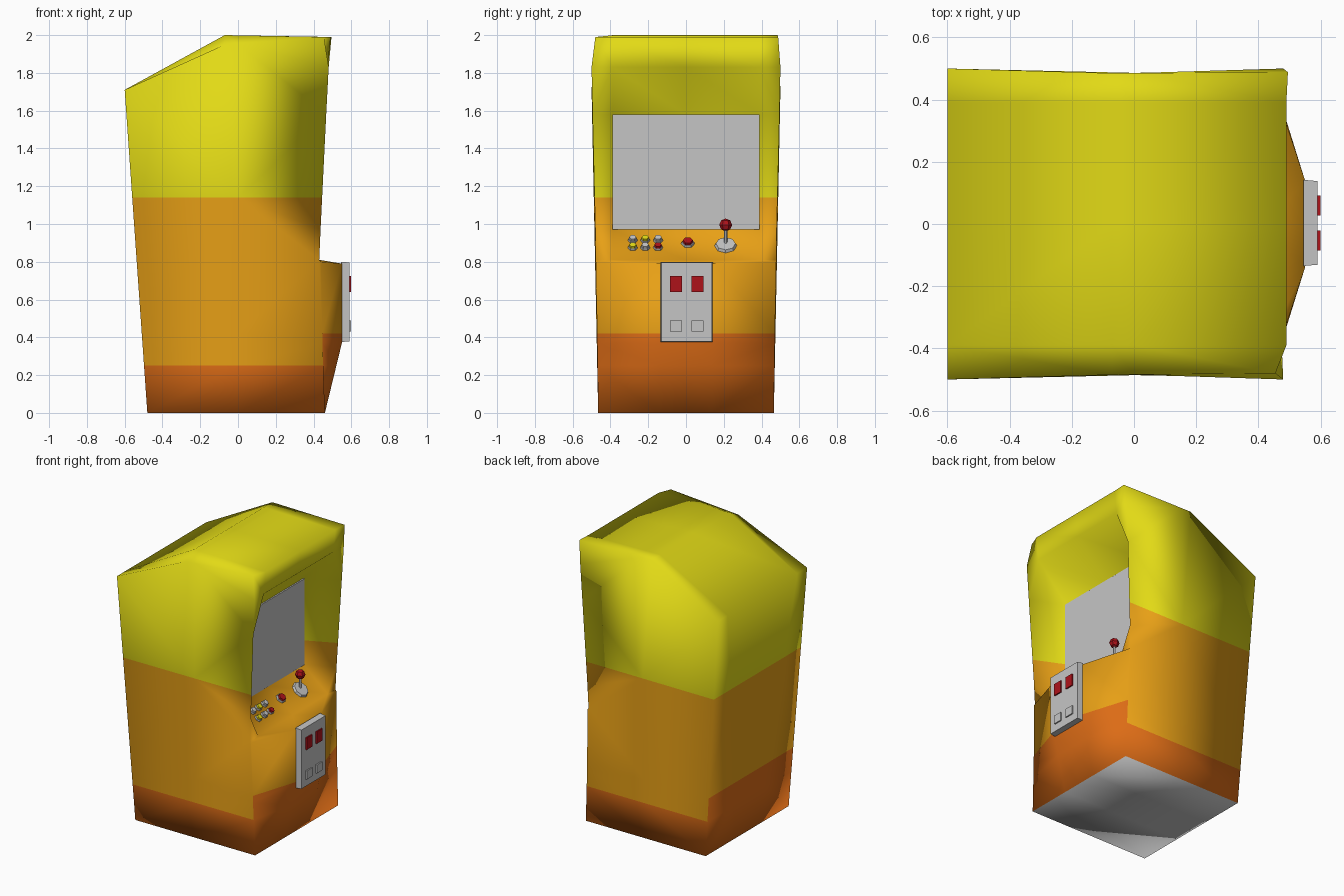
import bpy, bmesh, math
from mathutils import Vector, Matrix

if "Cube" in bpy.data.objects:
    bpy.data.objects.remove(bpy.data.objects["Cube"])


def material(name, rgb):
    m = bpy.data.materials.new(name)
    m.diffuse_color = (*rgb, 1)
    m.use_nodes = True
    m.node_tree.nodes["Principled BSDF"].inputs["Base Color"].default_value = m.diffuse_color
    return m


YELLOW = material("yellow", (0.76, 0.70, 0.008))
ORANGE = material("orange", (0.80, 0.35, 0.008))
RUST = material("dark_orange", (0.72, 0.15, 0.008))
GREY = material("grey", (0.56, 0.56, 0.56))
RED = material("red", (0.42, 0.006, 0.01))


def make_object(name, bm, mats):
    bmesh.ops.recalc_face_normals(bm, faces=bm.faces[:])
    me = bpy.data.meshes.new(name)
    bm.to_mesh(me)
    bm.free()
    for m in mats:
        me.materials.append(m)
    ob = bpy.data.objects.new(name, me)
    bpy.context.collection.objects.link(ob)
    return ob


# Cabinet: loop of rows (inner x, inner y, inner z, edge x, edge y, edge z)
rows = [
    (0.46, 0.14, 0.00, 0.46, 0.465, 0.00),    # bottom front
    (0.55, 0.14, 0.37, 0.447, 0.47, 0.37),    # belly
    (0.55, 0.14, 0.79, 0.44, 0.475, 0.80),
    (0.43, 0.39, 0.81, 0.43, 0.478, 0.81),    # control panel front
    (0.24, 0.39, 0.97, 0.437, 0.480, 0.97),   # screen bottom
    (0.24, 0.39, 1.58, 0.467, 0.495, 1.58),   # screen top
    (0.475, 0.39, 1.83, 0.48, 0.50, 1.83),    # hood
    (0.49, 0.39, 1.99, 0.495, 0.488, 1.99),
    (-0.07, 0.39, 2.00, -0.07, 0.485, 2.00),  # roof
    (-0.60, 0.39, 1.71, -0.60, 0.50, 1.71),
    (-0.48, 0.14, 0.00, -0.48, 0.465, 0.00),  # bottom back
]
bm = bmesh.new()
grid = []
for ix, iy, iz, ex, ey, ez in rows:
    grid.append([bm.verts.new(p) for p in
                 ((ex, -ey, ez), (ix, -iy, iz), (ix, iy, iz), (ex, ey, ez))])
# the near roof edge sags slightly
grid[7][0].co = (0.455, -0.48, 1.99)
grid[8][0].co = (-0.07, -0.485, 1.95)
n = len(grid)
for i in range(n):
    a, b = grid[i], grid[(i + 1) % n]
    for c in range(3):
        bm.faces.new((a[c], a[c + 1], b[c + 1], b[c]))
bm.faces.new([r[0] for r in grid])
bm.faces.new([r[3] for r in grid])
bmesh.ops.recalc_face_normals(bm, faces=bm.faces[:])


# cuts for the colour bands, and middle lines for soft shading
def cut(co, no):
    bmesh.ops.bisect_plane(bm, geom=bm.verts[:] + bm.edges[:] + bm.faces[:],
                           plane_co=co, plane_no=no, dist=1e-5)


for z in (0.25, 0.42, 1.14):
    cut((0, 0, z), (0, 0, 1))
cut((0, 0, 0), (1, 0, 0))
cut((0, 0, 0), (0, 1, 0))
bmesh.ops.triangulate(bm, faces=bm.faces[:])
for f in bm.faces:
    f.smooth = True
    f.normal_update()
    c, no = f.calc_center_median(), f.normal
    base_top = 0.25 if abs(no.y) > 0.7 else 0.42
    if no.z < -0.7 and c.z < 0.05:
        f.material_index = 3
    elif c.z < base_top:
        f.material_index = 2
    elif c.z < 1.14:
        f.material_index = 1
    else:
        f.material_index = 0
make_object("cabinet", bm, [YELLOW, ORANGE, RUST, GREY])


def box(name, lo, hi, mat, inset=0.0):
    """Box between two corners; inset tapers the +x face."""
    lo, hi = Vector(lo), Vector(hi)
    b = bmesh.new()
    bmesh.ops.create_cube(b, size=1)
    for v in b.verts:
        front = v.co.x > 0
        for k in range(3):
            v.co[k] = (lo[k] + hi[k]) / 2 + v.co[k] * (hi[k] - lo[k])
        if front:
            for k in (1, 2):
                mid = (lo[k] + hi[k]) / 2
                v.co[k] -= math.copysign(inset, v.co[k] - mid)
    return make_object(name, b, [mat])


def peg(name, pos, axis, r1, r2, depth, mat, sides=6):
    """Short cone or cylinder standing on pos along axis."""
    b = bmesh.new()
    rot = Vector((0, 0, 1)).rotation_difference(axis).to_matrix().to_4x4()
    mtx = Matrix.Translation(pos + axis * depth / 2) @ rot
    bmesh.ops.create_cone(b, cap_ends=True, segments=sides, radius1=r1,
                          radius2=r2, depth=depth, matrix=mtx)
    return make_object(name, b, [mat])


# Screen
box("screen", (0.23, -0.39, 0.97), (0.25, 0.39, 1.58), GREY)

# Coin door with slots and return flaps
box("coin_door", (0.545, -0.135, 0.375), (0.59, 0.142, 0.80), GREY, 0.004)
for i, y in enumerate((-0.053, 0.06)):
    box(f"coin_slot_{i}", (0.585, y - 0.032, 0.64), (0.599, y + 0.032, 0.725), RED)
    box(f"coin_return_{i}", (0.585, y - 0.032, 0.43), (0.599, y + 0.032, 0.49), GREY)

# Control panel parts
NORMAL = Vector((0.644, 0, 0.766)).normalized()


def on_panel(y, z):
    return Vector((0.43 - (z - 0.81) * 1.1875, y, z))


def button(name, y, z, r, mat):
    p = on_panel(y, z)
    peg(name + "_base", p - NORMAL * 0.005, NORMAL, r, r * 0.85, 0.017, GREY)
    peg(name, p + NORMAL * 0.011, NORMAL, r * 0.75, r * 0.68, 0.014, mat)


layout = [(-0.282, GREY, YELLOW), (-0.216, YELLOW, GREY), (-0.148, GREY, RED)]
for i, (y, upper, lower) in enumerate(layout):
    button(f"upper_button_{i}", y, 0.912, 0.027, upper)
    button(f"lower_button_{i}", y, 0.873, 0.027, lower)
button("start_button", 0.01, 0.896, 0.038, RED)

# Joystick
foot = on_panel(0.21, 0.885)
peg("joystick_base", foot - NORMAL * 0.005, NORMAL, 0.062, 0.052, 0.02, GREY, 8)
UP = Vector((0, 0, 1))
peg("joystick_shaft", foot, UP, 0.009, 0.009, 0.10, GREY)
b = bmesh.new()
bmesh.ops.create_uvsphere(b, u_segments=6, v_segments=4, radius=0.034,
                          matrix=Matrix.Translation(foot + UP * 0.11))
make_object("joystick_ball", b, [RED])
